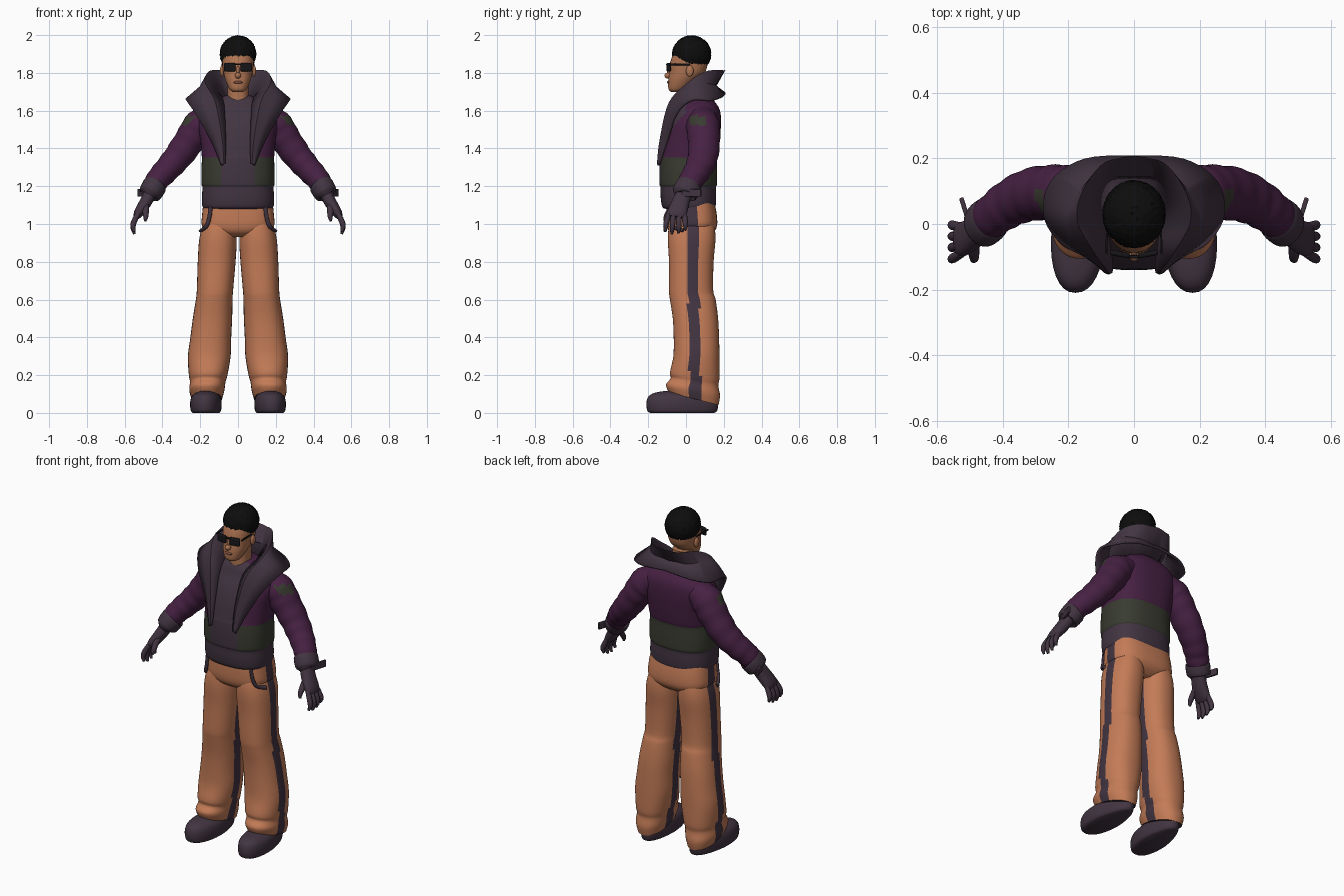
import bpy, bmesh, math, random
from mathutils import Vector, Matrix

if "Cube" in bpy.data.objects:
    bpy.data.objects.remove(bpy.data.objects["Cube"])
random.seed(4)
parts = []


def material(name, rgb):
    mat = bpy.data.materials.new(name)
    mat.use_nodes = True
    mat.diffuse_color = (*rgb, 1)
    mat.node_tree.nodes["Principled BSDF"].inputs["Base Color"].default_value = (*rgb, 1)
    return mat


PURPLE = material("purple cloth", (.062, .015, .056))
DARK = material("dark plum cloth", (.054, .035, .053))
OLIVE = material("olive panel", (.04, .044, .03))
TAN = material("orange tan cloth", (.55, .2, .095))
SKIN = material("skin", (.43, .175, .085))
LIP = material("lips", (.22, .08, .05))
BLACK = material("black hair", (.004, .004, .004))
GLASS = material("black glasses", (.008, .008, .01))


def finish(name, bm, mats, rule=None, side=1):
    """Colour the faces by rule, mirror if asked, and make the object."""
    for face in bm.faces:
        face.smooth = True
        if rule:
            face.material_index = rule(face.calc_center_median())
    bmesh.ops.scale(bm, vec=(side, 1, 1), verts=bm.verts)
    bmesh.ops.recalc_face_normals(bm, faces=bm.faces)
    mesh = bpy.data.meshes.new(name)
    bm.to_mesh(mesh)
    bm.free()
    for mat in mats:
        mesh.materials.append(mat)
    obj = bpy.data.objects.new(name, mesh)
    bpy.context.collection.objects.link(obj)
    parts.append(obj)
    return obj


def spline(rows, steps):
    """Smooth curve through rows of any length."""
    out, last = [], len(rows) - 1
    for i in range(last):
        keys = rows[max(i - 1, 0)], rows[i], rows[i + 1], rows[min(i + 2, last)]
        for k in range(steps):
            t = k / steps
            out.append([b + .5 * t * (c - a + t * (2 * a - 5 * b + 4 * c - d + t * (3 * (b - c) + d - a)))
                        for a, b, c, d in zip(*keys)])
    return out + [list(rows[last])]


def loft(name, rows, mats, rule=None, upright=True, n=32, power=2.3, steps=4,
         ripple=0, warp=None, side=1):
    """Skin rounded rings (x, y, z, half width, half depth) along a path."""
    bm, rings = bmesh.new(), []
    path = spline(rows, steps)
    for i, (x, y, z, ru, rv) in enumerate(path):
        ahead, behind = path[min(i + 1, len(path) - 1)], path[max(i - 1, 0)]
        t = Vector((0, 0, 1)) if upright else (Vector(ahead[:3]) - Vector(behind[:3])).normalized()
        u = Vector((0, 1, 0)).cross(t).normalized()
        v = t.cross(u)
        swell = 1 + ripple * math.sin(i * 1.25)
        ring = []
        for k in range(n):
            c, s = math.cos(math.tau * k / n), math.sin(math.tau * k / n)
            c = math.copysign(abs(c) ** (2 / power), c)
            s = math.copysign(abs(s) ** (2 / power), s)
            p = Vector((x, y, z)) + (u * c * ru + v * s * rv) * swell
            ring.append(bm.verts.new(warp(p) if warp else p))
        rings.append(ring)
    for low, high in zip(rings, rings[1:]):
        for k in range(n):
            j = (k + 1) % n
            bm.faces.new((low[k], low[j], high[j], high[k]))
    bm.faces.new(rings[0])
    bm.faces.new(rings[-1])
    return finish(name, bm, mats, rule, side)


def ball(name, loc, size, mat, side=1):
    bm = bmesh.new()
    bmesh.ops.create_uvsphere(bm, u_segments=20, v_segments=12, radius=1,
                              matrix=Matrix.Translation(loc) @ Matrix.Diagonal((*size, 1)))
    return finish(name, bm, [mat], side=side)


def box(name, loc, size, mat, turn=0, bevel=.004, side=1):
    bm = bmesh.new()
    bmesh.ops.create_cube(bm, size=1, matrix=Matrix.Translation(loc)
                          @ Matrix.Rotation(turn, 4, 'Z') @ Matrix.Diagonal((*size, 1)))
    obj = finish(name, bm, [mat], side=side)
    mod = obj.modifiers.new("soft edges", 'BEVEL')
    mod.width, mod.segments = bevel, 3
    return obj


# Jacket body: hem, waist panel, front placket
def jacket_rule(c):
    if c.z < 1.2 or (c.y < 0 and abs(c.x) < .088 + max(0, c.z - 1.33) * .4):
        return 1
    back_mark = abs(c.x) < .014 and c.y > 0 and 1.47 < c.z < 1.52
    return 2 if c.z < 1.35 or back_mark else 0


loft("jacket_body", [
    (0, .015, 1.08, .165, .12), (0, .015, 1.09, .187, .14), (0, .013, 1.14, .191, .147),
    (0, .012, 1.195, .188, .147), (0, .012, 1.21, .193, .152), (0, .012, 1.28, .194, .153),
    (0, .013, 1.345, .191, .151), (0, .018, 1.37, .193, .151), (0, .03, 1.45, .2, .149),
    (0, .045, 1.53, .212, .14), (0, .06, 1.6, .195, .12), (0, .055, 1.65, .13, .095),
    (0, .05, 1.68, .07, .065)],
    [PURPLE, DARK, OLIVE], jacket_rule, n=64, power=2.5)

# Big collar: stand, rim, fold and wide outer flap, running down into lapels
stand = [(0, .12, 1.67), (.06, .11, 1.67), (.085, .06, 1.67), (.085, 0, 1.66),
         (.075, -.065, 1.61), (.068, -.12, 1.45), (.07, -.143, 1.32)]
rim = [(0, .205, 1.81), (.09, .185, 1.81), (.155, .1, 1.8), (.172, .01, 1.74),
       (.12, -.085, 1.64), (.085, -.132, 1.45), (.076, -.147, 1.32)]
fold = [(0, .15, 1.735), (.11, .145, 1.735), (.172, .08, 1.74), (.205, 0, 1.7),
        (.165, -.07, 1.61), (.11, -.12, 1.45), (.08, -.147, 1.315)]
flap = [(0, .205, 1.69), (.15, .195, 1.675), (.25, .13, 1.655), (.272, .03, 1.655),
        (.225, -.05, 1.585), (.14, -.1, 1.44), (.086, -.144, 1.31)]
bm = bmesh.new()
for side in (1, -1):
    lines = [[bm.verts.new((p[0] * side, p[1], p[2])) for p in spline(line, 5)]
             for line in (stand, rim, fold, flap)]
    for one, two in zip(lines, lines[1:]):
        for k in range(len(one) - 1):
            bm.faces.new((one[k], one[k + 1], two[k + 1], two[k]))
bmesh.ops.remove_doubles(bm, verts=bm.verts, dist=.0005)
collar = finish("jacket_collar", bm, [DARK])
mod = collar.modifiers.new("cloth thickness", 'SOLIDIFY')
mod.thickness, mod.offset = .014, 0

# Head and neck
loft("neck", [(0, .03, 1.58, .07, .07), (0, .025, 1.66, .057, .06), (0, .025, 1.76, .055, .06)], [SKIN])
loft("head", [
    (0, -.055, 1.7, .028, .025), (0, -.045, 1.715, .046, .048), (0, -.02, 1.76, .066, .074),
    (0, .005, 1.8, .077, .094), (0, .015, 1.85, .083, .1), (0, .025, 1.9, .083, .093),
    (0, .03, 1.95, .068, .075), (0, .03, 1.975, .03, .035)], [SKIN], power=2.2)
ball("nose", (0, -.094, 1.786), (.016, .02, .016), SKIN)
ball("nose_bridge", (0, -.086, 1.808), (.009, .014, .03), SKIN)
ball("lips", (0, -.09, 1.75), (.024, .011, .008), LIP)

# Cropped curly hair, cut along a sloping hairline
bm = bmesh.new()
bmesh.ops.create_icosphere(bm, subdivisions=5, radius=1, matrix=Matrix.Translation((0, .03, 1.9))
                           @ Matrix.Diagonal((.096, .103, .098, 1)))
for v in bm.verts:
    v.co += (v.co - Vector((0, .03, 1.9))) * random.uniform(-.025, .02)
cut = bmesh.ops.bisect_plane(bm, geom=bm.verts[:] + bm.edges[:] + bm.faces[:], plane_co=(0, -.07, 1.885),
                             plane_no=(0, -.09, -.17), clear_outer=True)
bmesh.ops.holes_fill(bm, edges=[e for e in cut["geom_cut"] if isinstance(e, bmesh.types.BMEdge)], sides=0)
finish("hair", bm, [BLACK])
box("glasses_bridge", (0, -.1, 1.845), (.03, .01, .008), GLASS, bevel=.002)

# Hips with side stripes
loft("trouser_hips", [
    (0, .03, .93, .08, .08), (0, .03, .955, .15, .115), (0, .032, .99, .19, .132),
    (0, .03, 1.05, .19, .133), (0, .025, 1.12, .182, .125)],
    [TAN, DARK], lambda c: int(abs(c.x) > .15 and abs(c.y - .035) < .03), n=48, power=2.8)


def hem_slope(p):
    p.z -= .25 * (p.y - .04) * max(0, (.3 - p.z) / .22)
    return p


def shoe_taper(p):
    p.x = .168 + (p.x - .168) * (1 - 1.3 * max(0, p.y + .03)) - .05 * p.y
    return p


def sleeve_rule(c):
    return int(c.x > .22 and 1.525 < c.z < 1.572 and .02 < c.y < .105)


for side, which in ((1, "left_"), (-1, "right_")):
    # Face details
    ball(which + "ear", (.085, .02, 1.81), (.011, .02, .03), SKIN, side)
    box(which + "lens", (.043, -.092, 1.83), (.062, .016, .046), GLASS, .18, .007, side)
    box(which + "temple", (.083, -.035, 1.845), (.006, .11, .01), GLASS, .02, .002, side)

    # Trouser leg and pocket trim
    loft(which + "trouser_leg", [
        (.165, .04, .075, .08, .132), (.165, .037, .12, .093, .143), (.16, .045, .165, .094, .126),
        (.158, .046, .2, .102, .131), (.152, .055, .3, .113, .122), (.144, .055, .4, .108, .12),
        (.135, .05, .5, .104, .12), (.126, .036, .6, .097, .121), (.122, .027, .65, .096, .117),
        (.113, .028, .8, .1, .118), (.106, .03, .92, .099, .126), (.1, .03, 1, .085, .118),
        (.095, .03, 1.05, .065, .095)],
        [TAN, DARK], lambda c: int(abs(c.y - .05 + .015 * c.z) < .03), n=48, warp=hem_slope, side=side)
    loft(which + "pocket_trim", [
        (.145, -.084, 1.09, .011, .005), (.153, -.08, 1.03, .011, .006),
        (.17, -.066, .985, .011, .008), (.198, -.015, .965, .008, .012)],
        [DARK], upright=False, n=12, side=side)

    # Shoe
    loft(which + "shoe", [
        (.168, -.02, 0, .07, .17), (.168, -.02, .012, .08, .185), (.168, -.02, .05, .084, .19),
        (.168, -.025, .085, .076, .175), (.168, -.03, .105, .055, .14), (.168, -.02, .115, .03, .1)],
        [DARK], warp=shoe_taper, side=side)

    # Sleeve, cuff and strap
    loft(which + "sleeve", [
        (.13, .085, 1.56, .07, .075), (.2, .09, 1.52, .088, .088), (.25, .095, 1.45, .082, .085),
        (.315, .09, 1.36, .075, .08), (.375, .065, 1.29, .068, .073), (.425, .03, 1.235, .062, .066),
        (.458, .003, 1.18, .052, .06)],
        [PURPLE, OLIVE], sleeve_rule, upright=False, n=40, power=2, steps=6, ripple=.025, side=side)
    loft(which + "cuff", [
        (.435, .02, 1.21, .05, .05), (.44, .016, 1.205, .064, .069), (.466, -.007, 1.16, .06, .068),
        (.47, -.01, 1.153, .04, .045)], [DARK], upright=False, power=2, side=side)
    box(which + "cuff_strap", (.512, .03, 1.165), (.014, .105, .04), DARK, -.3, side=side)

    # Gloved hand
    loft(which + "palm", [
        (.465, -.01, 1.16, .033, .042), (.492, -.03, 1.11, .032, .047), (.525, -.047, 1.06, .026, .052),
        (.538, -.052, 1.035, .016, .045)], [DARK], upright=False, side=side)
    for k, finger in enumerate(("index", "middle", "ring", "little")):
        d = k * .027 - .042
        drop = (.012, 0, .004, .02)[k]
        loft(which + finger + "_finger", [
            (.527, -.048 + d, 1.06, .013, .013), (.549, -.052 + d * 1.2, 1.015, .015, .015),
            (.556, -.053 + d * 1.3, .98 + drop / 2, .013, .013),
            (.548, -.056 + d * 1.3, .947 + drop, .007, .007)], [DARK], upright=False, n=12, power=2, side=side)
    loft(which + "thumb", [
        (.485, -.045, 1.11, .016, .018), (.489, -.082, 1.075, .017, .016),
        (.488, -.105, 1.04, .014, .013), (.492, -.112, 1.015, .006, .006)],
        [DARK], upright=False, n=12, power=2, side=side)

# Smooth shading with sharp edges kept
bpy.ops.object.select_all(action='DESELECT')
for obj in parts:
    obj.select_set(True)
bpy.context.view_layer.objects.active = parts[0]
bpy.ops.object.shade_smooth_by_angle(angle=math.radians(45))
